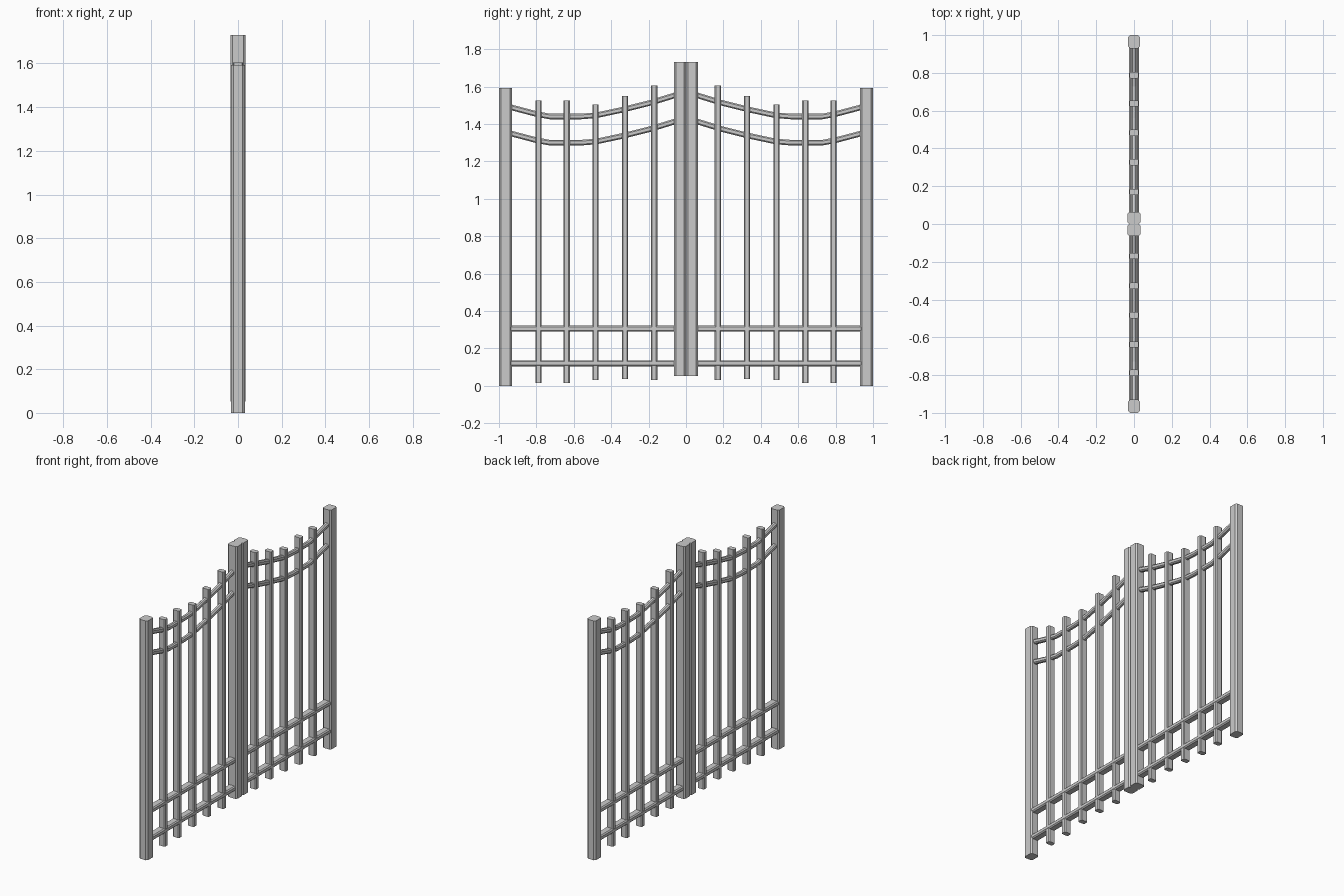
import bpy, bmesh
from mathutils import Vector

if "Cube" in bpy.data.objects:
    bpy.data.objects.remove(bpy.data.objects["Cube"])


def section(hw, hh, c):
    """Chamfered rectangle outline (8 sides)."""
    return [(hw, -hh + c), (hw, hh - c), (hw - c, hh), (-hw + c, hh),
            (-hw, hh - c), (-hw, -hh + c), (-hw + c, -hh), (hw - c, -hh)]


def loft(name, rings):
    """Skin a list of equal-sized rings and cap both ends."""
    bm = bmesh.new()
    vs = [[bm.verts.new(p) for p in ring] for ring in rings]
    n = len(vs[0])
    for a, b in zip(vs, vs[1:]):
        for i in range(n):
            j = (i + 1) % n
            bm.faces.new((a[i], a[j], b[j], b[i]))
    bm.faces.new(vs[0])
    bm.faces.new(vs[-1])
    bmesh.ops.recalc_face_normals(bm, faces=bm.faces)
    me = bpy.data.meshes.new(name)
    bm.to_mesh(me)
    bm.free()
    ob = bpy.data.objects.new(name, me)
    bpy.context.collection.objects.link(ob)


def upright(name, y, z0, z1, hx, hy, c):
    loft(name, [[(a, y + b, z) for a, b in section(hx, hy, c)] for z in (z0, z1)])


def rail(name, path, hx, hz, c):
    """Sweep a section along (y, z) points, tilting rings with the path."""
    rings = []
    for i, (y, z) in enumerate(path):
        p, q = path[max(i - 1, 0)], path[min(i + 1, len(path) - 1)]
        d = Vector((q[0] - p[0], q[1] - p[1])).normalized()
        if d.x < 0:
            d = -d
        rings.append([(a, y - d.y * b, z + d.x * b) for a, b in section(hx, hz, c)])
    loft(name, rings)


pickets = [(0.17, 0.03, 1.605), (0.327, 0.037, 1.55), (0.483, 0.03, 1.505),
           (0.638, 0.015, 1.525), (0.788, 0.015, 1.525)]
curve = [(0.05, 1.556), (0.19, 1.513), (0.33, 1.478), (0.48, 1.446),
         (0.56, 1.44), (0.73, 1.44), (0.80, 1.453), (0.94, 1.49)]

for side, s in (("left", -1), ("right", 1)):
    # posts
    upright(side + "_outer_post", s * 0.965, 0, 1.592, 0.031, 0.035, 0.01)
    upright(side + "_centre_post", s * 0.032, 0.052, 1.73, 0.035, 0.032, 0.01)
    # pickets
    for i, (y, z0, z1) in enumerate(pickets):
        upright(f"{side}_picket_{i + 1}", s * y, z0, z1, 0.024, 0.0165, 0.006)
    # straight bottom rails
    for name, z in (("bottom_rail", 0.12), ("lower_rail", 0.305)):
        rail(f"{side}_{name}", [(s * 0.05, z), (s * 0.94, z)], 0.0255, 0.016, 0.007)
    # curved top rails
    for name, dz in (("top_rail", 0), ("upper_rail", -0.14)):
        rail(f"{side}_{name}", [(s * y, z + dz) for y, z in curve], 0.014, 0.015, 0.007)
